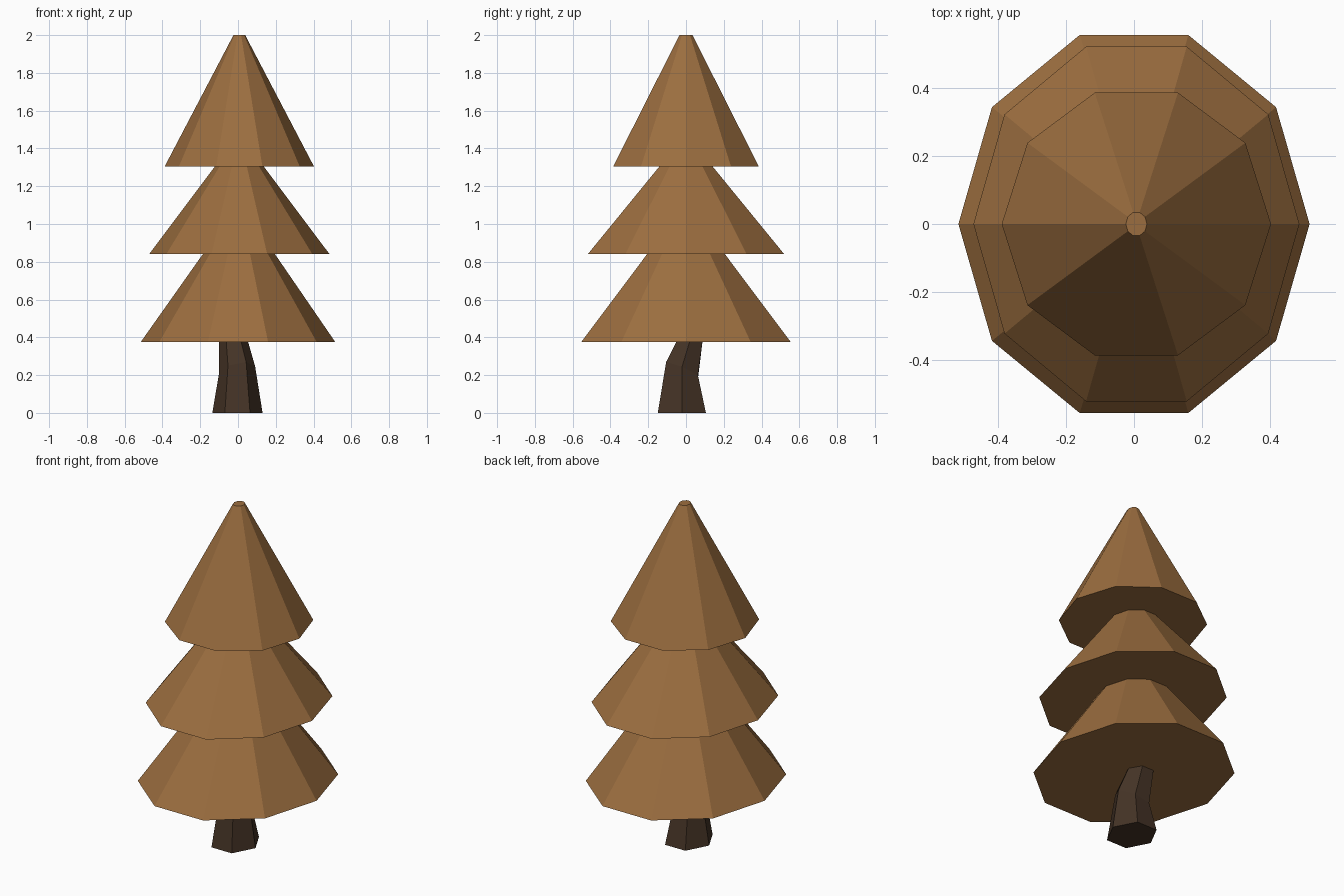
import bpy, bmesh, math

if "Cube" in bpy.data.objects:
    bpy.data.objects.remove(bpy.data.objects["Cube"])


def material(name, rgb):
    m = bpy.data.materials.new(name)
    m.diffuse_color = (*rgb, 1)
    m.use_nodes = True
    m.node_tree.nodes["Principled BSDF"].inputs["Base Color"].default_value = m.diffuse_color
    return m


def ring(n, cx, cy, z, rx, ry, tilt=(0, 0)):
    """Elliptical n-sided ring; tilt gives the z slope along x and y."""
    pts = []
    for i in range(n):
        a = 2 * math.pi * i / n
        dx, dy = rx * math.cos(a), ry * math.sin(a)
        pts.append((cx + dx, cy + dy, z + tilt[0] * dx + tilt[1] * dy))
    return pts


def loft(name, rings, mat):
    """Skin the rings into a closed, flat-shaded solid."""
    bm = bmesh.new()
    loops = [[bm.verts.new(p) for p in r] for r in rings]
    n = len(loops[0])
    for lo, hi in zip(loops, loops[1:]):
        for i in range(n):
            j = (i + 1) % n
            bm.faces.new((lo[i], lo[j], hi[j], hi[i]))
    bm.faces.new(loops[0][::-1])
    bm.faces.new(loops[-1])
    me = bpy.data.meshes.new(name)
    bm.to_mesh(me)
    bm.free()
    me.materials.append(mat)
    ob = bpy.data.objects.new(name, me)
    bpy.context.collection.objects.link(ob)
    return ob


foliage = material("foliage_brown", (0.33, 0.155, 0.05))
bark = material("bark_dark", (0.058, 0.033, 0.019))

# Foliage tiers: ten-sided truncated cones
# name, base centre x, base z, base rx, base ry, top z
tiers = [
    ("lower_foliage", 0.0, 0.375, 0.515, 0.583, 1.07),
    ("middle_foliage", 0.007, 0.84, 0.478, 0.547, 1.435),
    ("upper_foliage", 0.007, 1.305, 0.395, 0.405, 2.0),
]
for name, cx, z0, rx, ry, z1 in tiers:
    loft(name, [ring(10, cx, 0, z0, rx, ry),
                ring(10, 0.007, 0, z1, 0.031, 0.036)], foliage)

# Trunk: bent six-sided stem running up into the lowest tier
loft("trunk", [
    ring(6, -0.003, -0.022, 0.0, 0.133, 0.147),
    ring(6, -0.005, -0.021, 0.225, 0.096, 0.097, (0.2, -0.42)),
    ring(6, -0.03, 0.032, 0.42, 0.071, 0.070),
], bark)
